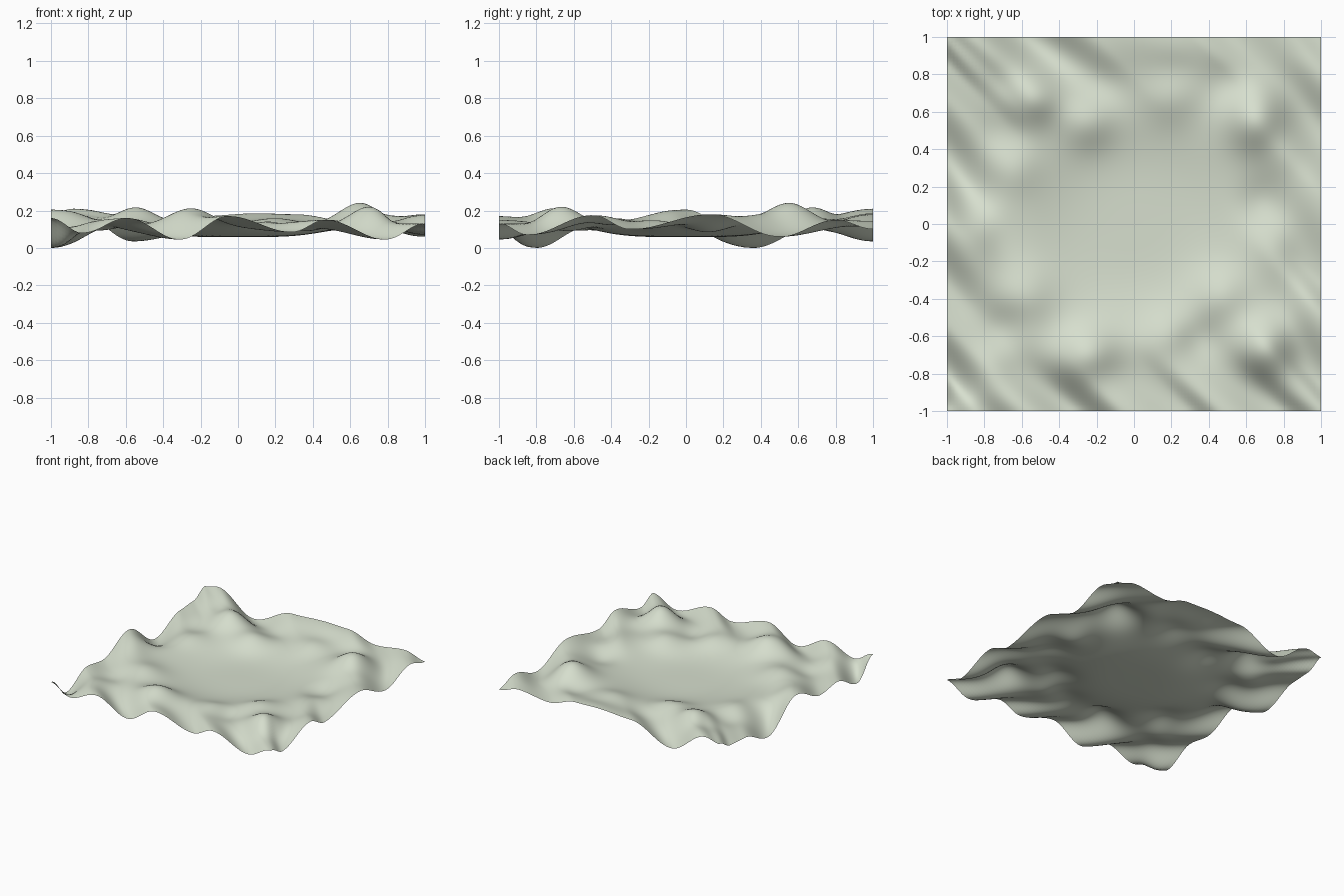
import bpy, bmesh, math

cube = bpy.data.objects.get("Cube")
if cube:
    bpy.data.objects.remove(cube, do_unlink=True)

BASE = 0.12      # mean height of the outer ground
BASIN = 0.062    # depth of the calm middle below it
REACH = 0.24     # how far the rim waves run inward
CELLS = 110

# Crests and troughs along each rim: (position, height)
FRONT = [(-1, .16), (-.83, .08), (-.59, .16), (-.31, .045), (-.05, .17),
         (.29, .085), (.47, .15), (.79, .045), (1, .13)]
BACK = [(-1, .185), (-.88, .21), (-.56, .035), (-.2, .17), (.1, .185),
        (.3, .18), (.55, .115), (.82, .145), (1, .1)]
LEFT = [(-1, .16), (-.8, 0), (-.53, .11), (-.33, .085), (0, .205),
        (.36, 0), (.68, .11), (.85, .12), (1, .185)]
RIGHT = [(-1, .13), (-.85, .07), (-.5, .175), (-.3, .1), (.13, .18),
         (.5, .06), (.8, .15), (1, .1)]

# Inner hills and hollows: (x, y, rise, radius)
HILLS = [(.75, -.68, .16, .17), (.67, .56, .135, .17), (-.24, -.72, .11, .16),
         (-.86, .02, .075, .14), (-.55, .68, .1, .15), (-.78, -.76, .04, .13),
         (.2, .7, .04, .15), (.8, -.1, .04, .14), (.18, -.6, .03, .13),
         (-.58, -.38, .04, .15), (-.25, .54, .045, .14), (-.65, .3, .03, .14),
         (.46, -.38, .04, .14), (.84, .37, .04, .12)]
HOLLOWS = [(-.72, -.55, -.03, .12), (.36, -.62, -.03, .12), (.7, .12, -.04, .13),
           (.47, .8, -.03, .14), (-.15, .8, -.02, .13), (.25, .88, -.03, .13),
           (.88, -.38, -.04, .13), (-.75, .5, -.03, .14)]


def rim(knots, p):
    """Smooth wave through the rim knots, measured from the base."""
    p = max(-1, min(1, p))
    for (a, ha), (b, hb) in zip(knots, knots[1:]):
        if p <= b:
            t = (1 - math.cos(math.pi * (p - a) / (b - a))) / 2
            return ha + (hb - ha) * t - BASE


def height(x, y):
    # rim waves run inward on the diagonal; the nearest rim dominates
    front, back, left, right = 1 + y, 1 - y, 1 + x, 1 - x
    total = weights = 0
    inside = 1
    for d, knots, p in ((front, FRONT, x + front), (back, BACK, x - back),
                        (left, LEFT, y + left), (right, RIGHT, y - right)):
        fade = math.exp(-(d / REACH) ** 2)
        w = fade / (1.001 - fade)
        total += w * rim(knots, p)
        weights += w
        inside *= 1 - fade
    z = BASE + (1 - inside) * total / weights
    inner = sum(h * math.exp(-((x - cx) ** 2 + (y - cy) ** 2) / r ** 2)
                for cx, cy, h, r in HILLS + HOLLOWS)
    inner -= BASIN * math.exp(-(math.hypot(x, y) / .52) ** 4)
    return z + inner * inside


# Rolling ground sheet
bm = bmesh.new()
bmesh.ops.create_grid(bm, x_segments=CELLS, y_segments=CELLS, size=1)
for v in bm.verts:
    v.co.z = max(0, height(v.co.x, v.co.y))
for f in bm.faces:
    f.smooth = True
mesh = bpy.data.meshes.new("rolling_ground")
bm.to_mesh(mesh)
bm.free()
ground = bpy.data.objects.new("rolling_ground", mesh)
bpy.context.collection.objects.link(ground)

# Pale sage colour
sage = bpy.data.materials.new("pale_sage")
sage.use_nodes = True
colour = (0.68, 0.74, 0.62, 1)
sage.diffuse_color = colour
sage.node_tree.nodes["Principled BSDF"].inputs["Base Color"].default_value = colour
mesh.materials.append(sage)
